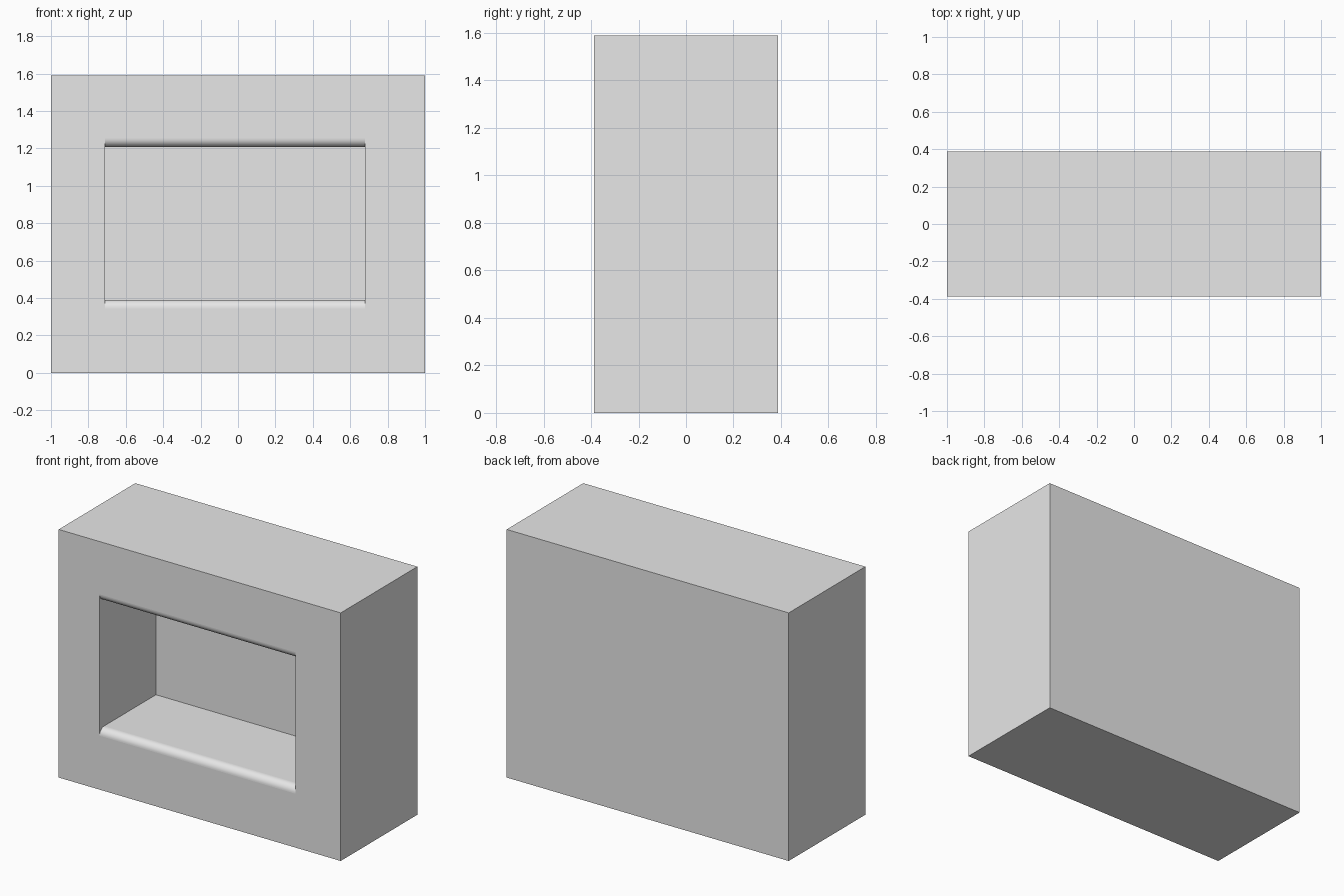
import bpy, bmesh, math

if "Cube" in bpy.data.objects:
    bpy.data.objects.remove(bpy.data.objects["Cube"])

DEPTH, HEIGHT = 0.776, 1.59
FRONT = -DEPTH / 2
LEFT, RIGHT = -0.71, 0.68          # recess sides
FLOOR, CEILING, BACK = 0.39, 1.207, 0.183
RADIUS, STEPS = 0.045, 10          # rounded sill and lintel

grey = bpy.data.materials.new("light_grey")
grey.use_nodes = True
grey.diffuse_color = (0.8, 0.8, 0.8, 1)
grey.node_tree.nodes["Principled BSDF"].inputs["Base Color"].default_value = (0.8, 0.8, 0.8, 1)


def extrude_profile(name, profile, x0, x1):
    """Extrude a closed (y, z) profile from x0 to x1."""
    bm = bmesh.new()
    face = bm.faces.new([bm.verts.new((x0, y, z)) for y, z in profile])
    result = bmesh.ops.extrude_face_region(bm, geom=[face])
    moved = [v for v in result["geom"] if isinstance(v, bmesh.types.BMVert)]
    bmesh.ops.translate(bm, vec=(x1 - x0, 0, 0), verts=moved)
    bmesh.ops.recalc_face_normals(bm, faces=bm.faces)
    # Only the curved strips are smooth
    for f in bm.faces:
        f.smooth = abs(f.normal.y) > 0.01 and abs(f.normal.z) > 0.01
    mesh = bpy.data.meshes.new(name)
    bm.to_mesh(mesh)
    bm.free()
    mesh.materials.append(grey)
    obj = bpy.data.objects.new(name, mesh)
    bpy.context.collection.objects.link(obj)
    return obj


def flare(level, side):
    """Quarter round from a recess surface out to the front face."""
    angles = [math.pi / 2 * i / STEPS for i in range(STEPS + 1)]
    return [(FRONT + RADIUS * (1 - math.sin(a)),
             level + side * RADIUS * (1 - math.cos(a))) for a in angles]


# Solid block
block = extrude_profile(
    "block", [(FRONT, 0), (-FRONT, 0), (-FRONT, HEIGHT), (FRONT, HEIGHT)], -1, 1)

# Recess with rounded lower and upper front edges
outside = FRONT - 0.1
profile = [(BACK, FLOOR)] + flare(FLOOR, -1)
profile += [(outside, FLOOR - RADIUS), (outside, CEILING + RADIUS)]
profile += flare(CEILING, 1)[::-1] + [(BACK, CEILING)]
cutter = extrude_profile("recess_cutter", profile, LEFT, RIGHT)
cutter.hide_render = True

cut = block.modifiers.new("recess", 'BOOLEAN')
cut.operation = 'DIFFERENCE'
cut.solver = 'EXACT'
cut.object = cutter
bpy.context.view_layer.objects.active = block
bpy.ops.object.modifier_apply(modifier=cut.name)
bpy.data.objects.remove(cutter)
